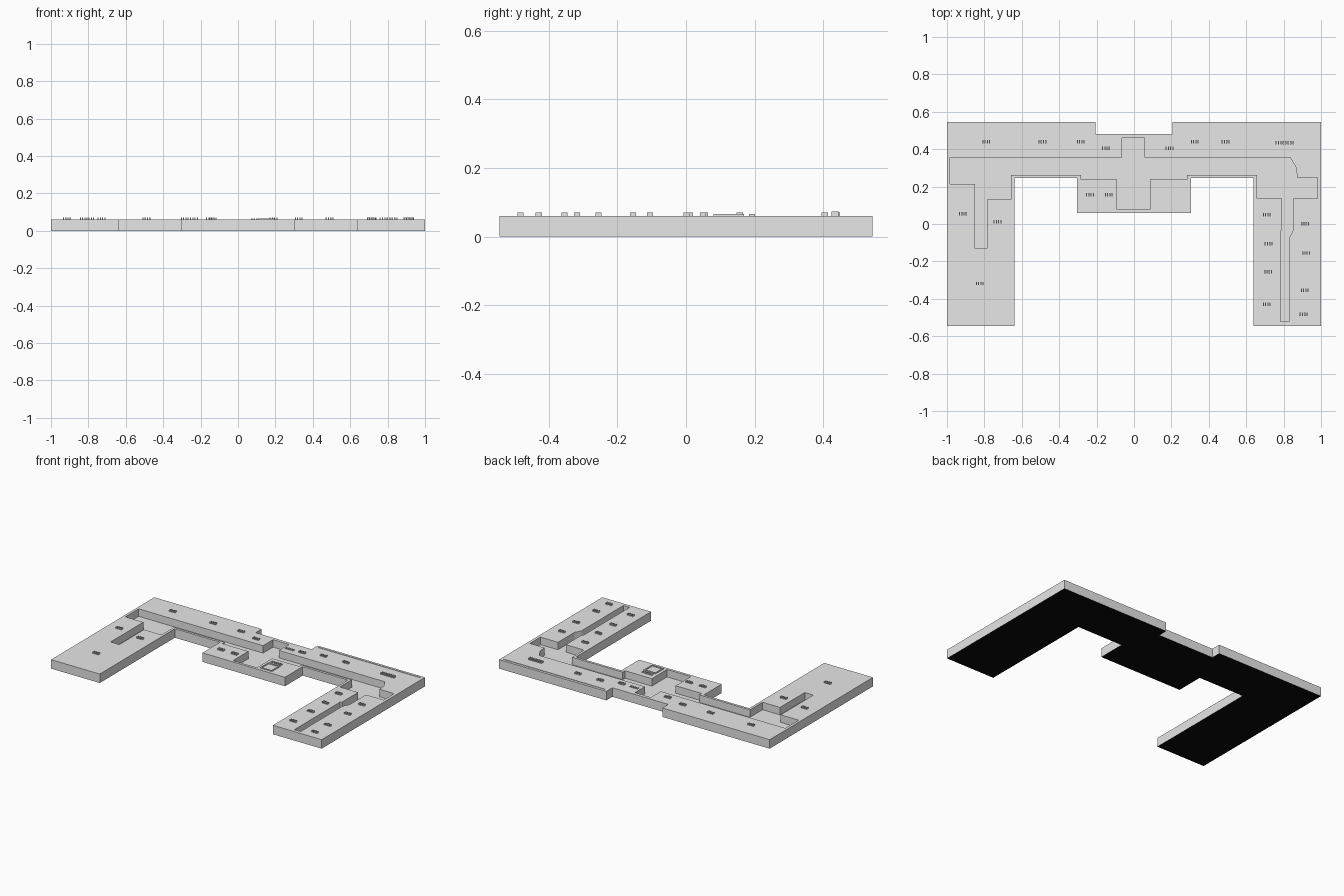
import bpy, bmesh

if "Cube" in bpy.data.objects:
    bpy.data.objects.remove(bpy.data.objects["Cube"])

H, FLOOR = 0.06, 0.01

grey = bpy.data.materials.new("light_grey")
grey.diffuse_color = (0.8, 0.8, 0.8, 1)
grey.use_nodes = True
grey.node_tree.nodes["Principled BSDF"].inputs["Base Color"].default_value = grey.diffuse_color
black = bpy.data.materials.new("black_underside")
black.diffuse_color = (0.003, 0.003, 0.003, 1)
black.use_nodes = True
black.node_tree.nodes["Principled BSDF"].inputs["Base Color"].default_value = black.diffuse_color


def make_object(name, bm):
    bmesh.ops.recalc_face_normals(bm, faces=bm.faces)
    mesh = bpy.data.meshes.new(name)
    bm.to_mesh(mesh)
    bm.free()
    mesh.materials.append(grey)
    ob = bpy.data.objects.new(name, mesh)
    bpy.context.collection.objects.link(ob)
    return ob


def prism(name, points, z0, z1):
    bm = bmesh.new()
    face = bm.faces.new([bm.verts.new((x, y, z0)) for x, y in points])
    ext = bmesh.ops.extrude_face_region(bm, geom=[face])
    verts = [g for g in ext["geom"] if isinstance(g, bmesh.types.BMVert)]
    bmesh.ops.translate(bm, verts=verts, vec=(0, 0, z1 - z0))
    return make_object(name, bm)


def add_box(bm, x, y, z, sx, sy, sz):
    vs = bmesh.ops.create_cube(bm, size=1)["verts"]
    bmesh.ops.scale(bm, verts=vs, vec=(sx, sy, sz))
    bmesh.ops.translate(bm, verts=vs, vec=(x, y, z))


def cut(target, cutter):
    cutter.hide_render = True
    mod = target.modifiers.new("cut", 'BOOLEAN')
    mod.operation, mod.solver, mod.object = 'DIFFERENCE', 'EXACT', cutter
    bpy.context.view_layer.objects.active = target
    bpy.ops.object.modifier_apply(modifier=mod.name)
    bpy.data.objects.remove(cutter, do_unlink=True)


# Building slab: mirrored half outline
half = [(0.207, 0.482), (0.207, 0.545), (1, 0.545), (1, -0.545), (0.64, -0.545),
        (0.64, 0.247), (0.305, 0.247), (0.305, 0.06)]
slab = prism("building_slab", half + [(-x, y) for x, y in reversed(half)], 0, H)

# Recessed corridor running through the building
corridor = [(-0.983, 0.355), (-0.063, 0.355), (-0.063, 0.46), (0.055, 0.46),
            (0.055, 0.355), (0.835, 0.355), (0.868, 0.3), (0.872, 0.248),
            (0.98, 0.248), (0.98, 0.137), (0.85, 0.137), (0.85, -0.035),
            (0.828, -0.078), (0.828, -0.522), (0.782, -0.522), (0.782, -0.04),
            (0.792, -0.035), (0.792, 0.137), (0.657, 0.137), (0.657, 0.263),
            (0.284, 0.263), (0.284, 0.238), (0.086, 0.238), (0.086, 0.077),
            (-0.09, 0.077), (-0.09, 0.238), (-0.284, 0.238), (-0.284, 0.263),
            (-0.657, 0.263), (-0.657, 0.13), (-0.786, 0.13), (-0.786, -0.131),
            (-0.85, -0.131), (-0.85, 0.215), (-0.983, 0.215)]
cut(slab, prism("corridor_cutter", corridor, FLOOR, H + 0.05))

# Fine groove along the right rear edge
groove = [(0.23, 0.523), (0.98, 0.523), (0.98, 0.529), (0.23, 0.529)]
cut(slab, prism("groove_cutter", groove, H - 0.003, H + 0.05))

# Black underside
slab.data.materials.clear()
slab.data.materials.append(grey)
slab.data.materials.append(black)
for face in slab.data.polygons:
    face.material_index = 1 if face.normal.z < -0.5 else 0

# Raised room markers: rows of small plain bars on each room
rooms = [(-0.79, 0.44), (-0.49, 0.44), (-0.285, 0.44), (-0.15, 0.405),
         (0.19, 0.405), (0.325, 0.44), (0.49, 0.44), (-0.235, 0.157),
         (-0.135, 0.157), (-0.915, 0.055), (-0.73, 0.012), (-0.825, -0.318),
         (0.71, 0.05), (0.915, 0.002), (0.72, -0.105), (0.92, -0.155),
         (0.717, -0.255), (0.913, -0.355), (0.71, -0.43), (0.907, -0.483)]
bm = bmesh.new()
for x, y in rooms:
    for i in range(4):
        add_box(bm, x + (i - 1.5) * 0.012, y, H + 0.005, 0.006, 0.018, 0.011)
for i in range(8):
    add_box(bm, 0.805 + (i - 3.5) * 0.013, 0.435, H + 0.006, 0.007, 0.02, 0.013)
for i in range(5):
    add_box(bm, 0.1 + (i - 2) * 0.013, 0.405, H + 0.002, 0.007, 0.018, 0.006)
make_object("room_markers", bm)

# Low raised frame and bars on the central block
bm = bmesh.new()
for s in (-1, 1):
    add_box(bm, 0.15 + s * 0.04, 0.125, H + 0.002, 0.008, 0.088, 0.006)
    add_box(bm, 0.15, 0.125 + s * 0.04, H + 0.002, 0.072, 0.008, 0.006)
for i in range(6):
    add_box(bm, 0.15 + (i - 2.5) * 0.014, 0.193, H + 0.002, 0.008, 0.018, 0.006)
make_object("central_marker", bm)
